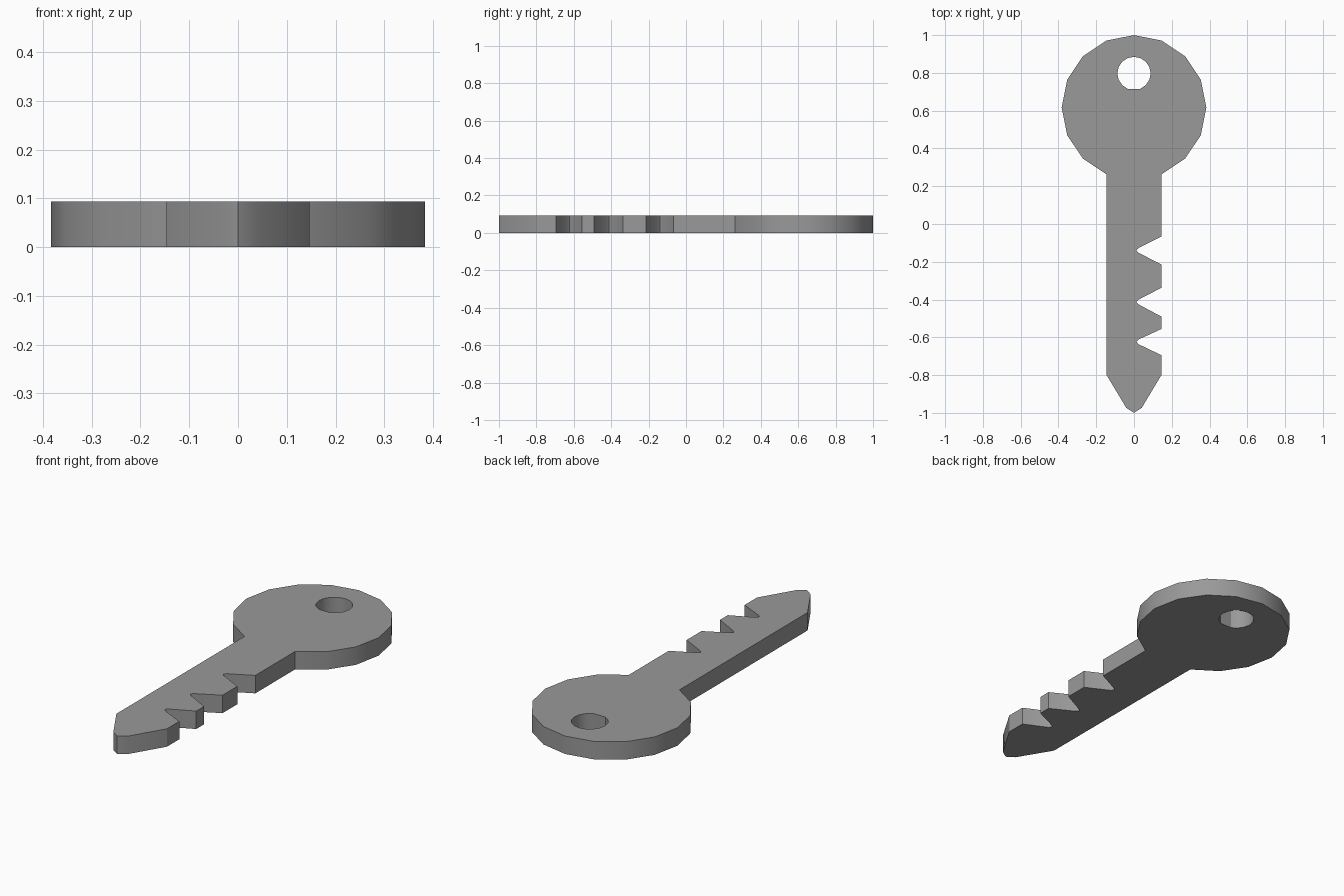
import bpy, bmesh
from math import sin, cos, radians

if "Cube" in bpy.data.objects:
    bpy.data.objects.remove(bpy.data.objects["Cube"])

THICK = 0.094
R = 0.383                         # bow radius
HALF = R * sin(radians(22.5))     # half width of the blade


def arc(cy, r, start, steps):
    """Points of a 16-sided circle, counter-clockwise from the given step."""
    return [(r * cos(radians(22.5 * i)), cy + r * sin(radians(22.5 * i)))
            for i in range(start, start + steps)]


def notch(top, mid, bottom):
    """V-shaped cut in the right blade edge with a blunt root."""
    return [(HALF, bottom), (0.025, mid - 0.013), (0.013, mid),
            (0.025, mid + 0.013), (HALF, top)]


# Outline: bow arc, left blade edge, tip, toothed right edge
outline = arc(1 - R, R, -3, 15)
outline += [(-HALF, -0.797), (-0.041, -0.973), (0, -1), (0.041, -0.973), (HALF, -0.797)]
outline += notch(-0.555, -0.624, -0.695)
outline += notch(-0.337, -0.413, -0.491)
outline += notch(-0.066, -0.140, -0.215)

# Key ring hole, flat at the bottom
hole = arc(0.797, 0.088, -3, 15)

bm = bmesh.new()
edges = []
for loop in (outline, hole):
    verts = [bm.verts.new((x, y, 0)) for x, y in loop]
    edges += [bm.edges.new((a, b)) for a, b in zip(verts, verts[1:] + verts[:1])]
bmesh.ops.triangle_fill(bm, use_beauty=True, use_dissolve=False, edges=edges)

# Thicken into a plate
geom = bmesh.ops.extrude_face_region(bm, geom=bm.faces[:], use_keep_orig=True)["geom"]
bmesh.ops.translate(bm, vec=(0, 0, THICK),
                    verts=[g for g in geom if isinstance(g, bmesh.types.BMVert)])
bmesh.ops.recalc_face_normals(bm, faces=bm.faces[:])

mesh = bpy.data.meshes.new("key")
bm.to_mesh(mesh)
bm.free()
key = bpy.data.objects.new("key", mesh)
bpy.context.collection.objects.link(key)

# Dark grey metal
metal = bpy.data.materials.new("dark_metal")
metal.diffuse_color = (0.32, 0.32, 0.32, 1)
metal.use_nodes = True
metal.node_tree.nodes["Principled BSDF"].inputs["Base Color"].default_value = metal.diffuse_color
mesh.materials.append(metal)

bpy.context.view_layer.objects.active = key
key.select_set(True)
bpy.ops.object.shade_smooth_by_angle(angle=radians(30))
